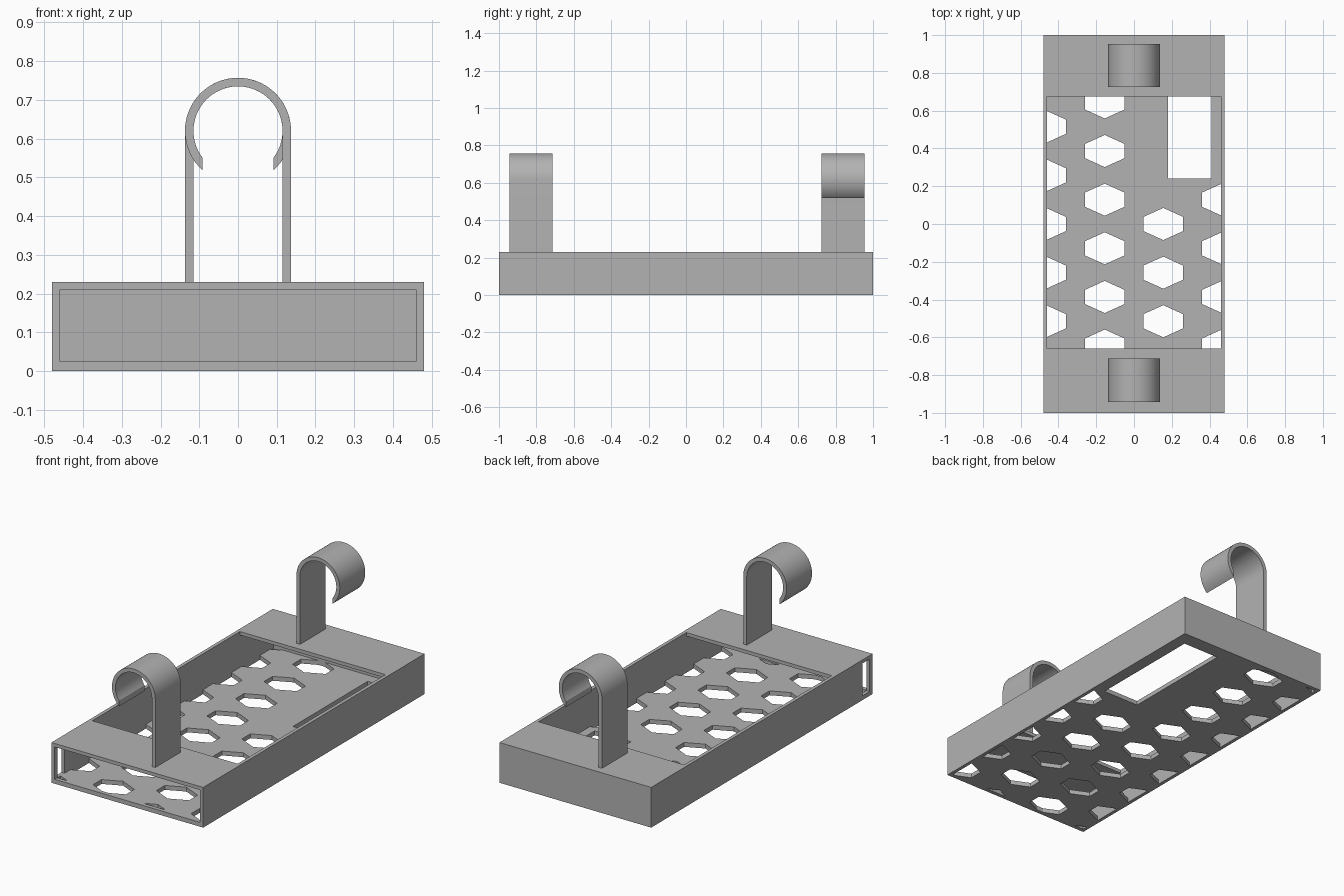
import bpy, bmesh, math
from mathutils import Vector

cube = bpy.data.objects.get("Cube")
if cube:
    bpy.data.objects.remove(cube, do_unlink=True)

grey = bpy.data.materials.new("plain grey")
grey.use_nodes = True
grey.diffuse_color = (0.45, 0.45, 0.45, 1)
grey.node_tree.nodes["Principled BSDF"].inputs["Base Color"].default_value = grey.diffuse_color

HALF_W, HALF_L, HEIGHT = 0.48, 1.0, 0.23
IN_W, IN_L, FLOOR, CEILING = 0.46, 0.977, 0.025, 0.21


def finish(name, bm):
    bmesh.ops.recalc_face_normals(bm, faces=bm.faces)
    mesh = bpy.data.meshes.new(name)
    bm.to_mesh(mesh)
    bm.free()
    mesh.materials.append(grey)
    obj = bpy.data.objects.new(name, mesh)
    bpy.context.collection.objects.link(obj)
    return obj


def box(name, x0, x1, y0, y1, z0, z1):
    bm = bmesh.new()
    bmesh.ops.create_cube(bm, size=1)
    for v in bm.verts:
        v.co = Vector((x0 + (v.co.x + .5) * (x1 - x0),
                       y0 + (v.co.y + .5) * (y1 - y0),
                       z0 + (v.co.z + .5) * (z1 - z0)))
    return finish(name, bm)


def extrude_all(bm, offset):
    parts = bmesh.ops.extrude_face_region(bm, geom=bm.faces[:])["geom"]
    bmesh.ops.translate(bm, vec=offset,
                        verts=[g for g in parts if isinstance(g, bmesh.types.BMVert)])


# Honeycomb cutter: staggered columns of hexagons, trimmed to the inner floor
def honeycomb():
    bm = bmesh.new()
    pitch_x, pitch_y = 0.31, 0.2575
    outline = [(0, .085), (-.104, .038), (-.104, -.038),
               (0, -.085), (.104, -.038), (.104, .038)]
    for col in range(4):
        cx = (col - 1.5) * pitch_x
        for row in range(-4, 5):
            cy = (row + 0.5 * (col % 2)) * pitch_y
            if col >= 2 and cy > 0.2:      # solid area around the port
                continue
            bm.faces.new([bm.verts.new((cx + x, cy + y, -0.05)) for x, y in outline])
    for axis, limit in ((Vector((1, 0, 0)), IN_W), (Vector((0, 1, 0)), IN_L)):
        for side in (1, -1):
            bmesh.ops.bisect_plane(bm, geom=bm.verts[:] + bm.edges[:] + bm.faces[:],
                                   plane_co=axis * side * limit, plane_no=axis * side,
                                   clear_outer=True)
    extrude_all(bm, (0, 0, 0.1))
    return finish("honeycomb_cutter", bm)


# Tray body: hollow box, open at the front, with top window, side slot and floor holes
tray = box("tray_body", -HALF_W, HALF_W, -HALF_L, HALF_L, 0, HEIGHT)
cutters = [
    box("cavity_cutter", -IN_W, IN_W, -1.1, IN_L, FLOOR, CEILING),
    box("window_cutter", -IN_W, IN_W, -0.66, 0.675, 0.15, 0.3),
    box("slot_cutter", -0.6, -0.4, -0.973, -0.91, FLOOR, CEILING),
    box("port_cutter", 0.18, 0.41, 0.24, 0.915, -0.05, 0.1),
    honeycomb(),
]
for cutter in cutters:
    cutter.hide_render = True
    cut = tray.modifiers.new(cutter.name, 'BOOLEAN')
    cut.operation = 'DIFFERENCE'
    cut.solver = 'EXACT'
    cut.object = cutter
bpy.context.view_layer.update()
cut_mesh = bpy.data.meshes.new_from_object(
    tray.evaluated_get(bpy.context.evaluated_depsgraph_get()))
tray.modifiers.clear()
tray.data = cut_mesh
for cutter in cutters:
    bpy.data.objects.remove(cutter, do_unlink=True)


# Hooks: straight strap bent over into an arch, tip cut off vertically
def hook(name, side, y0, y1):
    outer, inner, centre_z, tip_x, steps = 0.137, 0.115, 0.62, -0.092, 40

    def rail(radius):
        end = math.pi + math.acos(-tip_x / radius)
        pts = [(radius, HEIGHT)]
        for i in range(steps + 1):
            a = end * i / steps
            pts.append((radius * math.cos(a), centre_z + radius * math.sin(a)))
        return pts

    bm = bmesh.new()
    pairs = [[bm.verts.new((side * x, y0, z)) for x, z in pair]
             for pair in zip(rail(outer), rail(inner))]
    for a, b in zip(pairs, pairs[1:]):
        bm.faces.new((a[0], a[1], b[1], b[0]))
    extrude_all(bm, (0, y1 - y0, 0))
    obj = finish(name, bm)
    bpy.ops.object.select_all(action='DESELECT')
    obj.select_set(True)
    bpy.context.view_layer.objects.active = obj
    bpy.ops.object.shade_smooth_by_angle(angle=math.radians(30))


hook("front_hook", 1, -0.943, -0.713)
hook("back_hook", -1, 0.724, 0.954)
